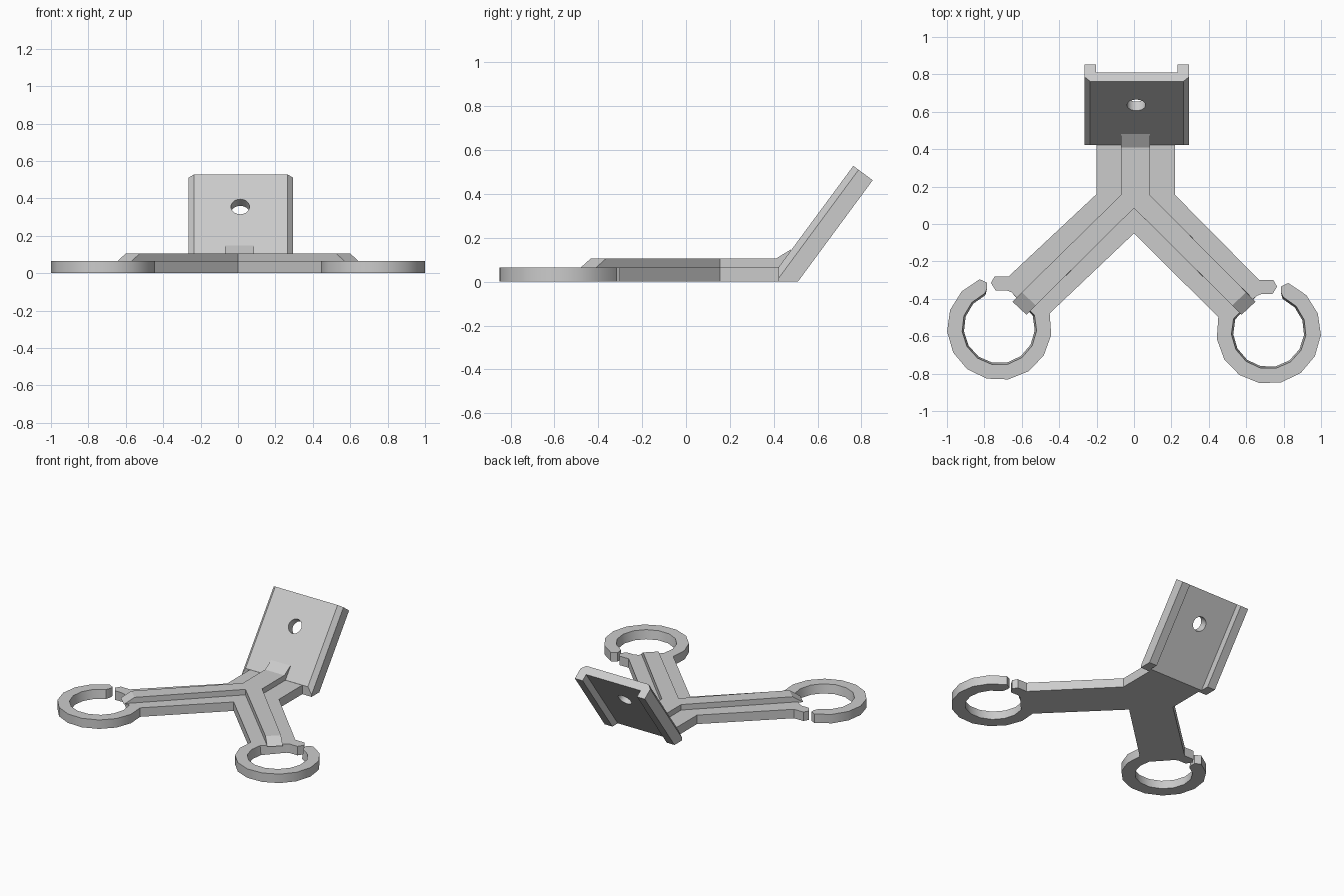
import bpy, bmesh
from math import cos, sin, radians
from mathutils import Vector, Matrix

if "Cube" in bpy.data.objects:
    bpy.data.objects.remove(bpy.data.objects["Cube"], do_unlink=True)

grey = bpy.data.materials.new("light grey")
grey.use_nodes = True
grey.diffuse_color = (0.6, 0.6, 0.6, 1)
grey.node_tree.nodes["Principled BSDF"].inputs["Base Color"].default_value = (0.6, 0.6, 0.6, 1)


def loft(name, lower, upper, cuts=()):
    """Solid between two matching outlines, optionally trimmed by planes."""
    bm = bmesh.new()
    a = [bm.verts.new(p) for p in lower]
    b = [bm.verts.new(p) for p in upper]
    bm.faces.new(a[::-1])
    bm.faces.new(b)
    for i in range(len(a)):
        j = (i + 1) % len(a)
        bm.faces.new((a[i], a[j], b[j], b[i]))
    for point, normal in cuts:
        geom = bm.verts[:] + bm.edges[:] + bm.faces[:]
        cut = bmesh.ops.bisect_plane(bm, geom=geom, plane_co=point, plane_no=normal, clear_inner=True)
        edges = [e for e in cut["geom_cut"] if isinstance(e, bmesh.types.BMEdge)]
        bmesh.ops.holes_fill(bm, edges=edges)
    bmesh.ops.recalc_face_normals(bm, faces=bm.faces[:])
    mesh = bpy.data.meshes.new(name)
    bm.to_mesh(mesh)
    bm.free()
    mesh.materials.append(grey)
    obj = bpy.data.objects.new(name, mesh)
    bpy.context.collection.objects.link(obj)
    return obj


def arc(center, radius, start, end, steps):
    angles = [radians(start + (end - start) * i / steps) for i in range(steps + 1)]
    return [(center[0] + radius * cos(t), center[1] + radius * sin(t)) for t in angles]


def arm_outline(bore):
    """Right arm edge with its knob and open ring, ending at the lower edge."""
    center = (0.72, -0.575)
    knob = [(0.67, -0.3), (0.745, -0.3), (0.765, -0.335), (0.74, -0.375), (0.68, -0.375), (0.655, -0.385)]
    inner = arc(center, bore, 160, 427, 11)
    tip = [(0.785, -0.365), (0.785, -0.335)]
    outer = arc(center, 0.28, 428, 164, 11)
    return knob + inner + tip + outer


def frame_outline(bore, z):
    right = [(0.22, 0.432), (0.22, 0.155)] + arm_outline(bore)
    left = [(-0.2, 0.432), (-0.2, 0.16)] + [(-x, y + 0.02) for x, y in arm_outline(bore)]
    return [(x, y, z) for x, y in right + [(0, -0.05)] + left[::-1]]


# Flat forked frame with two clip rings, bores narrowing downward
frame = loft("forked_frame", frame_outline(0.19, 0), frame_outline(0.2, 0.065))


# Raised rib along the fork, with sloping arm ends
def rib_outline(z, run):
    end = [(0.6 + run, -0.365 - run), (0.525 + run, -0.435 - run)]
    right = [(0.085, 0.41), (0.085, 0.155)] + end
    left = [(-0.07, 0.41), (-0.07, 0.155)] + [(-x, y) for x, y in end]
    return [(x, y, z) for x, y in right + [(0, 0.085)] + left[::-1]]


loft("raised_rib", rib_outline(0.06, 0.05), rib_outline(0.105, 0))

# Wedge joining the rib to the tilted plate
wedge = [(0.4, 0.06), (0.41, 0.105), (0.48, 0.148), (0.48, 0.06)]
loft("rib_wedge", [(-0.07, y, z) for y, z in wedge], [(0.085, y, z) for y, z in wedge])

# Tilted mounting plate with chamfered sides and rear flanges
along = Vector((0, 0.59, 0.8)).normalized()
depth = Vector((0, along.z, -along.y))
top = Vector((0, 0.763, 0.528))
half = [(0.25, 0), (0.28, 0.03), (0.28, 0.11), (0.218, 0.11), (0.218, 0.06)]
section = half + [(-x, d) for x, d in half[::-1]]
upper = [top + Vector((x + 0.015, 0, 0)) + depth * d for x, d in section]
lower = [p - along * 0.9 for p in upper]
plate = loft("mounting_plate", lower, upper, [((0, 0, 0), (0, 0, 1)), ((0, 0.422, 0), (0, 1, 0))])

# Screw hole through the plate
bpy.ops.mesh.primitive_cylinder_add(vertices=20, radius=0.05, depth=0.5)
cutter = bpy.context.object
cutter.name = "hole_cutter"
cutter.hide_render = True
cutter.matrix_world = Matrix.Translation((0.012, 0.636, 0.355)) @ depth.to_track_quat("Z", "Y").to_matrix().to_4x4()
hole = plate.modifiers.new("hole", "BOOLEAN")
hole.operation = "DIFFERENCE"
hole.solver = "EXACT"
hole.object = cutter
bpy.ops.object.select_all(action="DESELECT")
plate.select_set(True)
bpy.context.view_layer.objects.active = plate
bpy.ops.object.modifier_apply(modifier="hole")
bpy.data.objects.remove(cutter, do_unlink=True)

# Smooth the rings and the hole, keeping hard edges crisp
frame.select_set(True)
bpy.ops.object.shade_smooth_by_angle(angle=radians(30))
